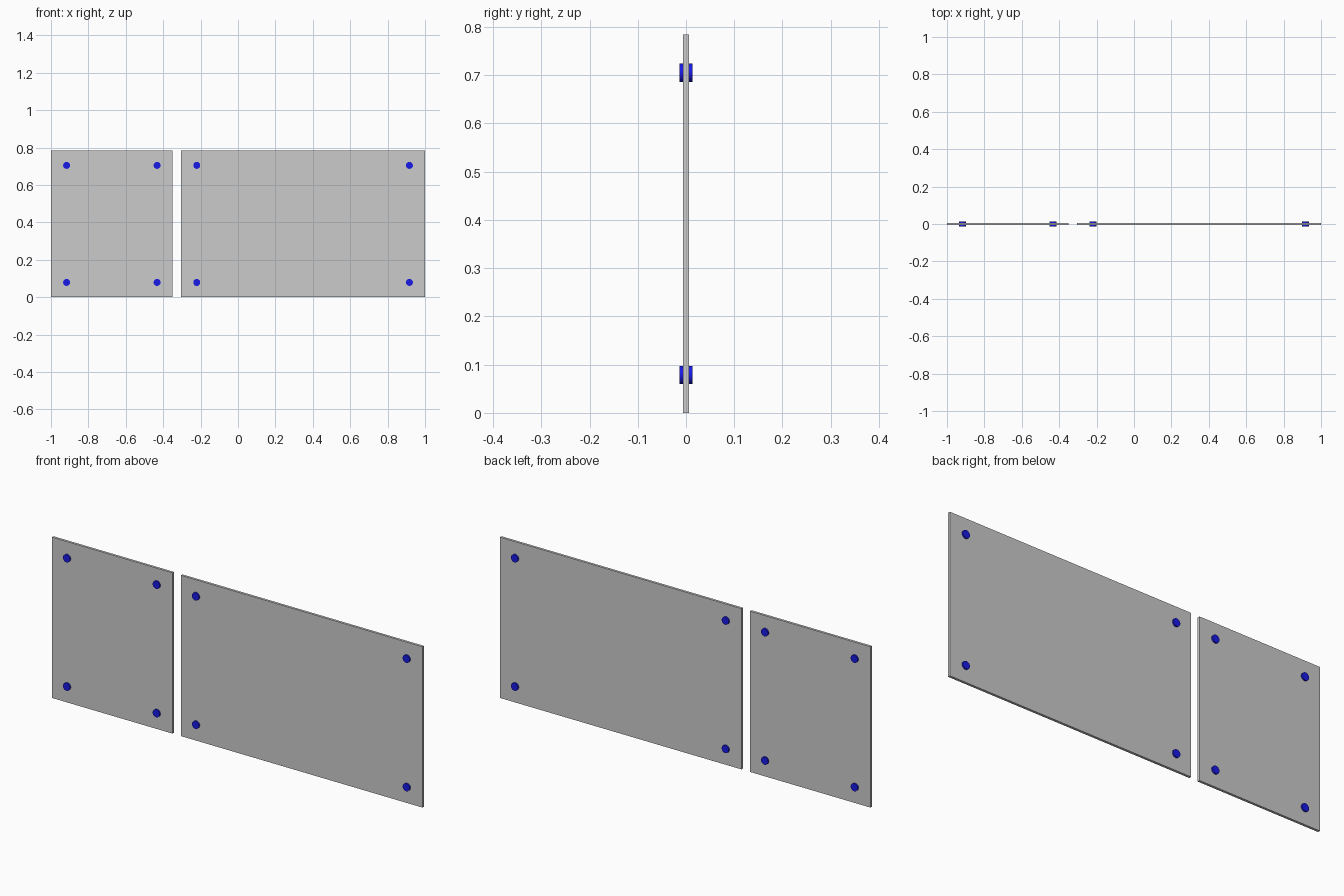
import bpy, math

if "Cube" in bpy.data.objects:
    bpy.data.objects.remove(bpy.data.objects["Cube"])

HEIGHT, THICK = 0.784, 0.012
PIN_R, PIN_LEN, INSET = 0.0187, 0.027, 0.0835
PIN_Z = (0.079, 0.705)

blue = bpy.data.materials.new("blue")
blue.diffuse_color = (0.01, 0.01, 0.8, 1)
blue.use_nodes = True
blue.node_tree.nodes["Principled BSDF"].inputs["Base Color"].default_value = blue.diffuse_color


def panel(name, x0, x1):
    # Thin upright sheet
    bpy.ops.mesh.primitive_cube_add(size=1, location=((x0 + x1) / 2, 0, HEIGHT / 2))
    sheet = bpy.context.object
    sheet.name = name
    sheet.scale = (x1 - x0, THICK, HEIGHT)
    bpy.ops.object.transform_apply(location=False, rotation=False, scale=True)
    # Round fixing pin through each corner, proud on both faces
    for side, x in (("left", x0 + INSET), ("right", x1 - INSET)):
        for level, z in zip(("lower", "upper"), PIN_Z):
            bpy.ops.mesh.primitive_cylinder_add(
                vertices=32, radius=PIN_R, depth=PIN_LEN,
                location=(x, 0, z), rotation=(math.pi / 2, 0, 0))
            pin = bpy.context.object
            pin.name = f"{name}_pin_{level}_{side}"
            pin.data.materials.append(blue)
            bpy.ops.object.shade_smooth_by_angle(angle=math.radians(30))


panel("narrow_panel", -1.0, -0.349)
panel("wide_panel", -0.304, 1.0)
